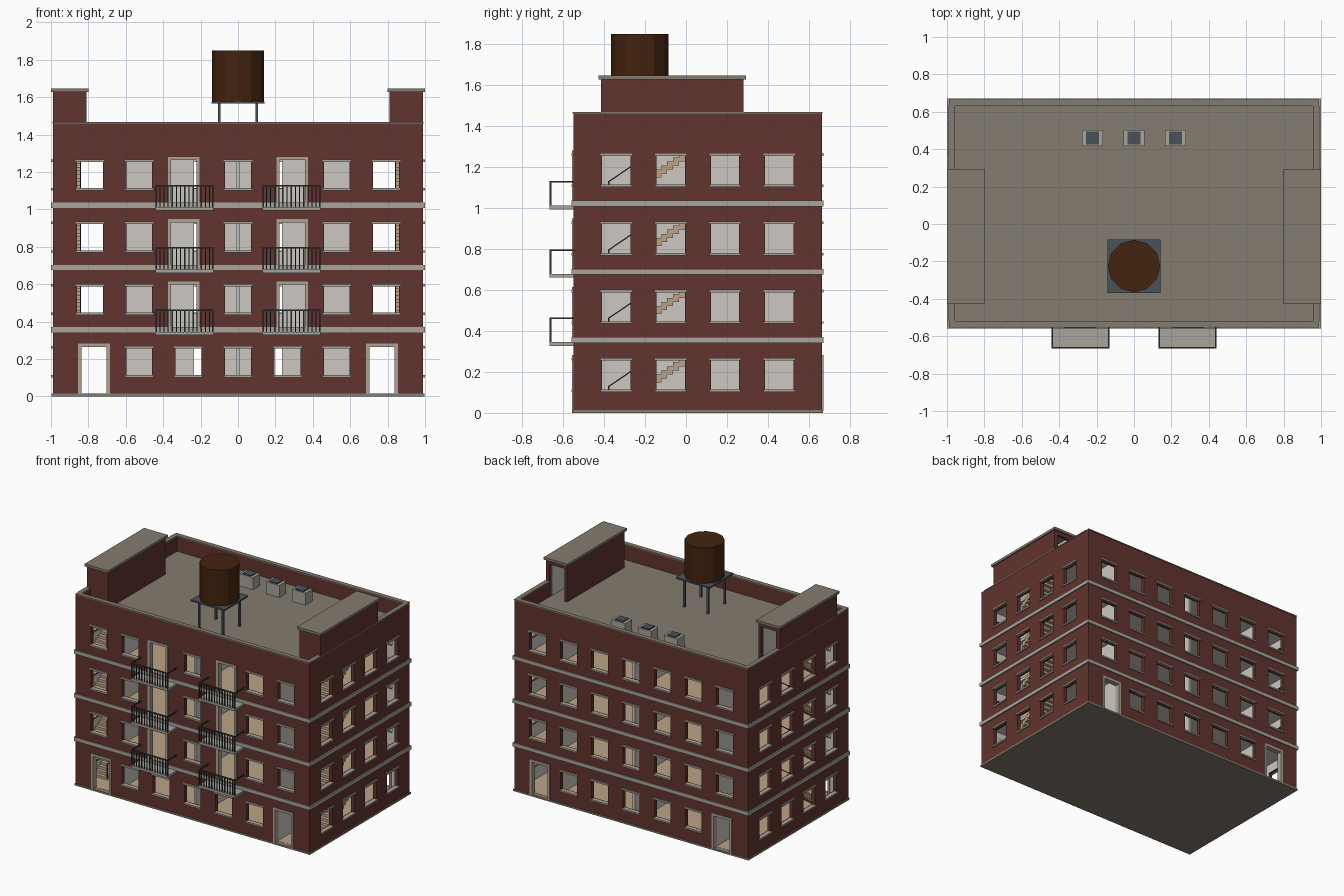
import bpy, bmesh, math
from mathutils import Matrix, Vector

if "Cube" in bpy.data.objects:
    bpy.data.objects.remove(bpy.data.objects["Cube"])


def material(name, *rgb):
    lin = [((c / 255 + 0.055) / 1.055) ** 2.4 for c in rgb] + [1]
    m = bpy.data.materials.new(name)
    m.use_nodes = True
    m.diffuse_color = lin
    m.node_tree.nodes["Principled BSDF"].inputs["Base Color"].default_value = lin
    return m


BRICK = material("red brick", 98, 52, 46)
STONE = material("pale stone", 168, 165, 158)
TRIM = material("window trim", 172, 162, 149)
ROOF = material("roof grey", 132, 124, 112)
PLASTER = material("plaster", 204, 201, 194)
FLOOR = material("tan floor", 188, 164, 134)
STEEL = material("dark steel", 50, 58, 62)
PLATE = material("steel plate", 74, 82, 88)
WOOD = material("brown wood", 68, 35, 15)

# Main dimensions
HX, FRONT, BACK, THICK = 0.99, -0.55, 0.663, 0.03
PITCH, BASE, TOP = 0.333, 0.012, 1.46
LEVELS = [BASE + PITCH * k for k in range(5)]
DECK = LEVELS[4]
STAIR_X, STAIR_Y0, STAIR_Y1 = 0.84, -0.38, 0.11


def part(name, boxes, *mats, rule=None):
    """One object from boxes given as (x0, x1, y0, y1, z0, z1)."""
    bm = bmesh.new()
    for b in boxes:
        lo, hi = Vector(b[0::2]), Vector(b[1::2])
        lo, hi = [Vector(f(p) for p in zip(lo, hi)) for f in (min, max)]
        bmesh.ops.create_cube(bm, size=1, matrix=Matrix.Translation((lo + hi) / 2)
                              @ Matrix.Diagonal((*(hi - lo), 1)))
    if rule:
        bm.normal_update()
        for f in bm.faces:
            f.material_index = rule(f)
    me = bpy.data.meshes.new(name)
    bm.to_mesh(me)
    bm.free()
    for m in mats:
        me.materials.append(m)
    ob = bpy.data.objects.new(name, me)
    bpy.context.collection.objects.link(ob)
    return ob


def both(boxes):
    """Boxes plus their mirror images in x."""
    return boxes + [(-b[1], -b[0], *b[2:]) for b in boxes]


# d is the distance outward from the wall face, u runs along the wall
SIDES = {
    "front": (lambda u0, u1, d0, d1, a, b: (u0, u1, FRONT - d1, FRONT - d0, a, b), (0, -1, 0)),
    "back": (lambda u0, u1, d0, d1, a, b: (u0, u1, BACK + d0, BACK + d1, a, b), (0, 1, 0)),
    "left": (lambda u0, u1, d0, d1, a, b: (HX + d0, HX + d1, u0, u1, a, b), (1, 0, 0)),
    "right": (lambda u0, u1, d0, d1, a, b: (-HX - d1, -HX - d0, u0, u1, a, b), (-1, 0, 0)),
}
WINDOW, DOOR = (0.1, 0.243), (0.0, 0.254)
HALF = 0.069


def openings(side, k):
    """Opening centres with their sill and head heights above the floor."""
    if side in ("left", "right"):
        return [(-0.34 + 0.265 * i, WINDOW) for i in range(4)]
    end = (0.77, DOOR) if k == 0 else (0.792, WINDOW)
    mid = (0.29, DOOR) if side == "front" and k else (0.265, WINDOW)
    half = [mid, (0.528, WINDOW), end]
    return [(-u, o) for u, o in reversed(half)] + [(0, WINDOW)] + half


# Outer walls with openings, lintels, sills and door frames
for side, (at, out) in SIDES.items():
    across = side in ("front", "back")
    u_min, u_max = (-HX, HX) if across else (FRONT + THICK, BACK - THICK)
    wall, trim, frames = [], [], []
    for k in range(4):
        z, z_top = LEVELS[k], LEVELS[k + 1]
        edge = u_min
        for u, (sill, head) in openings(side, k):
            a, b = u - HALF, u + HALF
            wall.append(at(edge, a, -THICK, 0, z, z_top))
            wall.append(at(a, b, -THICK, 0, z + head, z_top))
            edge = b
            if sill:
                wall.append(at(a, b, -THICK, 0, z, z + sill))
                trim.append(at(a - 0.01, b + 0.01, -0.01, 0.009, z + head, z + head + 0.013))
                trim.append(at(a - 0.007, b + 0.007, -0.02, 0.009, z + sill - 0.01, z + sill + 0.002))
            else:
                for j0, j1 in ((a - 0.016, a + 0.002), (b - 0.002, b + 0.016)):
                    frames.append(at(j0, j1, -THICK - 0.003, 0.007, z, z + head))
                frames.append(at(a - 0.016, b + 0.016, -THICK - 0.003, 0.007, z + head - 0.002, z + head + 0.016))
        wall.append(at(edge, u_max, -THICK, 0, z, z_top))
    inward = -Vector(out)
    part(side + "_wall", wall, BRICK, PLASTER,
         rule=lambda f: int(f.normal.dot(inward) > 0.9))
    part(side + "_lintels_and_sills", trim, TRIM)
    if frames:
        part(side + "_door_frames", frames, TRIM)
    part(side + "_parapet", [at(u_min, u_max, -THICK, 0, DECK, TOP)], BRICK)
    part(side + "_coping", [at(u_min, u_max, -THICK - 0.002, 0.003, TOP, TOP + 0.008)], ROOF)
    c0, c1 = (-1, 1) if across else (FRONT - 0.008, BACK + 0.008)
    part(side + "_string_courses",
         [at(c0, c1, -0.005, 0.01 if not across else 0.008, z - 0.003, z + 0.025)
          for z in LEVELS[1:4]], STONE)

part("base_slab", [(-0.996, 0.996, FRONT - 0.005, BACK + 0.005, 0, 0.014)], ROOF)

# Floors, with stairwell holes above the ground
IN_X, IN_F, IN_B = HX - THICK, FRONT + THICK, BACK - THICK
for k, z in enumerate(LEVELS):
    def layer(z0, z1):
        if k == 0:
            return [(-IN_X, IN_X, IN_F, IN_B, z0, z1)]
        return [(-STAIR_X, STAIR_X, IN_F, IN_B, z0, z1)] + both([
            (STAIR_X, IN_X, IN_F, STAIR_Y0, z0, z1), (STAIR_X, IN_X, STAIR_Y1, IN_B, z0, z1)])
    if k:
        part(f"ceiling_{k}", layer(z - 0.02, z - 0.005), PLASTER)
    part("roof_deck" if k == 4 else f"floor_{k}", layer(z - 0.005, z + 0.003),
         ROOF if k == 4 else FLOOR)

# Interior partitions, stairs and handrails
STEPS = 17
RUN, RISE = (STAIR_Y1 - STAIR_Y0) / STEPS, PITCH / STEPS
CROSS = 0.05
for k, z in enumerate(LEVELS[:4]):
    c = LEVELS[k + 1] - 0.02
    part(f"partitions_{k}", both([
        (0.68, 0.70, IN_F, IN_B, z, c),
        (0.235, 0.68, CROSS, CROSS + 0.02, z, c),
        (0, 0.12, CROSS, CROSS + 0.02, z, c),
        (0.12, 0.235, CROSS, CROSS + 0.02, z + 0.26, c),
    ]) + [(-0.01, 0.01, IN_F, IN_B, z, c)], PLASTER)
    part(f"stairs_{k}", both([
        (STAIR_X, IN_X, STAIR_Y0 + i * RUN, STAIR_Y0 + (i + 1) * RUN,
         max(z, z + (i - 1) * RISE), z + (i + 1) * RISE) for i in range(STEPS)]), FLOOR)
    part(f"newel_posts_{k}", both([
        (STAIR_X, STAIR_X + 0.006, STAIR_Y0, STAIR_Y0 + 0.006, z, z + 0.12)]), STEEL)
    for s in (-1, 1):
        length = math.hypot(STAIR_Y1 - STAIR_Y0, PITCH)
        rail = part(f"handrail_{k}", [(-0.003, 0.003, 0, length, -0.003, 0.003)], STEEL)
        rail.location = (s * (STAIR_X + 0.003), STAIR_Y0, z + 0.115)
        rail.rotation_euler.x = math.atan2(PITCH, STAIR_Y1 - STAIR_Y0)

# Balconies
X0, X1, Y0 = 0.13, 0.44, -0.665
BARS = 14
for k in (1, 2, 3):
    z = LEVELS[k]
    rail = z + 0.12
    part(f"balcony_slabs_{k}", both([(X0, X1, Y0, FRONT, z - 0.018, z)]), STONE)
    bars = [(X0, X1, Y0, Y0 + 0.008, rail - 0.008, rail)]
    for x in (X0, X1 - 0.008):
        bars.append((x, x + 0.008, Y0, FRONT, rail - 0.008, rail))
        bars.append((x, x + 0.008, Y0, Y0 + 0.008, z, rail))
    for i in range(1, BARS):
        x = X0 + (X1 - X0) * i / BARS
        bars.append((x - 0.003, x + 0.003, Y0 + 0.001, Y0 + 0.007, z, rail))
    part(f"balcony_railings_{k}", both(bars), STEEL)

# Stair bulkheads on the roof
B0, B1, CAP = -0.415, 0.28, 1.626
part("bulkhead_walls", both([
    (IN_X, HX, B0, B1, TOP, CAP),
    (0.81, 0.832, B0, B1, DECK, CAP),
    (0.832, IN_X, B0, B0 + 0.025, DECK, CAP),
    (0.832, IN_X, B1 - 0.025, B1, CAP - 0.03, CAP),
]), BRICK)
part("bulkhead_linings", both([
    (IN_X - 0.004, IN_X, B0 + 0.025, B1 - 0.025, DECK, CAP),
    (0.832, 0.836, B0 + 0.025, B1 - 0.025, DECK, CAP)]), PLASTER)
part("bulkhead_caps", both([(0.80, 1.0, B0 - 0.013, B1 + 0.013, CAP, CAP + 0.019)]), ROOF)

# Water tank on its stand
TY, TZ = -0.225, 1.577
bm = bmesh.new()
bmesh.ops.create_cone(bm, cap_ends=True, segments=12, radius1=0.14, radius2=0.14, depth=0.272)
me = bpy.data.meshes.new("water_tank")
bm.to_mesh(me)
bm.free()
me.materials.append(WOOD)
tank = bpy.data.objects.new("water_tank", me)
tank.location = (0, TY, TZ + 0.136)
bpy.context.collection.objects.link(tank)
part("tank_platform", [(-0.143, 0.143, TY - 0.143, TY + 0.143, TZ - 0.012, TZ)], PLATE)
part("tank_legs", both([(0.093, 0.107, y - 0.007, y + 0.007, DECK, TZ - 0.012)
                        for y in (TY - 0.1, TY + 0.1)]), PLATE)

# Rooftop ventilation units
VENTS = (-0.222, 0, 0.222)
VY, VZ = 0.46, DECK + 0.095
part("vent_units", [(x - 0.057, x + 0.057, VY - 0.042, VY + 0.042, DECK, VZ) for x in VENTS], STONE)
part("vent_grilles", [(x - 0.034, x + 0.034, VY - 0.034, VY + 0.034, VZ, VZ + 0.008) for x in VENTS], PLATE)
